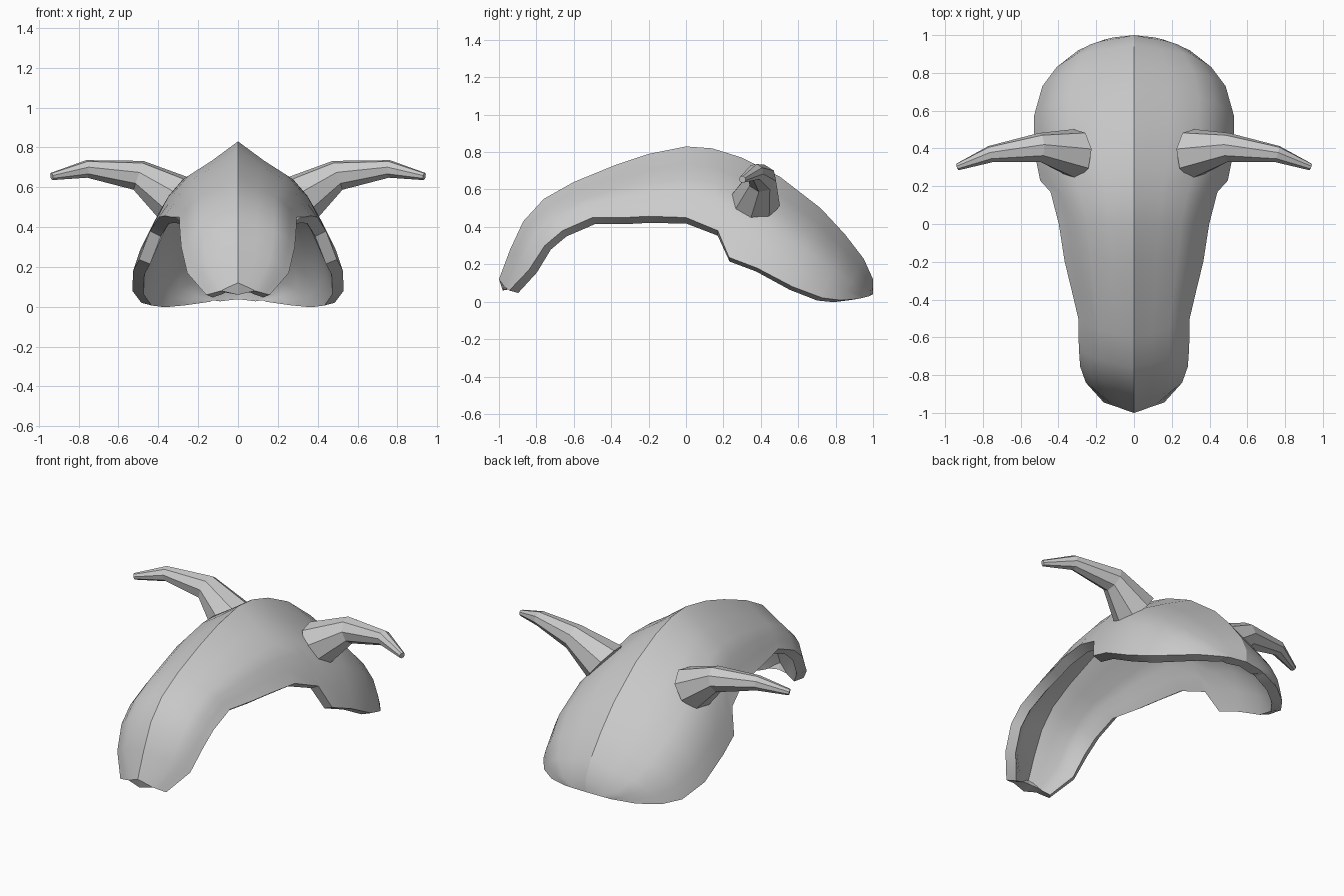
import bpy, math
from mathutils import Vector

if "Cube" in bpy.data.objects:
    bpy.data.objects.remove(bpy.data.objects["Cube"])

grey = bpy.data.materials.new("plain_grey")
grey.diffuse_color = (0.6, 0.6, 0.6, 1)
grey.use_nodes = True
grey.node_tree.nodes["Principled BSDF"].inputs["Base Color"].default_value = grey.diffuse_color


def make_object(name, verts, faces):
    mesh = bpy.data.meshes.new(name)
    mesh.from_pydata(verts, [], faces)
    mesh.materials.append(grey)
    ob = bpy.data.objects.new(name, mesh)
    bpy.context.collection.objects.link(ob)
    return ob


def activate(ob):
    bpy.ops.object.select_all(action='DESELECT')
    ob.select_set(True)
    bpy.context.view_layer.objects.active = ob


# Helmet stations, front to back: ridge y, ridge z, rim x, rim y, rim z, roundness
STATIONS = [
    (-1.0, .12, .16, -.945, .06, 0), (-.94, .28, .255, -.84, .17, .35),
    (-.87, .43, .285, -.755, .30, .4), (-.76, .55, .292, -.66, .38, .3),
    (-.60, .64, .295, -.50, .45, .2), (-.38, .73, .335, -.33, .45, .15),
    (-.20, .79, .367, -.20, .457, .1), (0, .83, .398, 0, .45, .1),
    (.14, .82, .442, .17, .38, .3), (.30, .77, .497, .23, .237, .5),
    (.50, .67, .527, .38, .18, .7), (.72, .50, .53, .57, .08, .75),
    (.85, .36, .485, .73, .02, .65), (.95, .23, .41, .83, .008, .5),
    (1.0, .12, .295, .92, .015, .2), (1.0, .04, .16, .975, .028, .15),
]
# Cross-section from ridge to rim: sideways share, then drop share
PEAKED = [(0, 0), (.33, .27), (.62, .47), (.77, .65), (.87, .83), (1, 1)]
ROUND = [(0, 0), (.35, .13), (.66, .29), (.84, .49), (.95, .74), (1, 1)]

# Half shell, mirrored about the central ridge
verts, faces = [], []
n = len(PEAKED)
for ry, rz, ex, ey, ez, blend in STATIONS:
    for p, r in zip(PEAKED, ROUND):
        fx = p[0] + (r[0] - p[0]) * blend
        fz = p[1] + (r[1] - p[1]) * blend
        verts.append((ex * fx, ry + (ey - ry) * fz, rz + (ez - rz) * fz))
for i in range(len(STATIONS) - 1):
    for j in range(n - 1):
        a = i * n + j
        faces.append((a, a + 1, a + n + 1, a + n))
# Notched front lip
verts.append((0, -.98, .06))
verts[2] = (.085, -.97, .08)
verts[1] = (.045, -.985, .10)
verts[3], verts[4] = (.11, -.962, .073), (.135, -.953, .066)
faces.append((0, len(verts) - 1, 2, 1))
helmet = make_object("helmet_shell", verts, faces)
activate(helmet)
mirror = helmet.modifiers.new("mirror", 'MIRROR')
mirror.use_clip = True
wall = helmet.modifiers.new("wall", 'SOLIDIFY')
wall.thickness = .06
wall.offset = -1
for m in ("mirror", "wall"):
    bpy.ops.object.modifier_apply(modifier=m)
for e in helmet.data.edges:  # crisp centre ridge
    if all(abs(helmet.data.vertices[v].co.x) < .001 for v in e.vertices):
        e.use_edge_sharp = True
bpy.ops.object.shade_smooth_by_angle(angle=math.radians(35), keep_sharp_edges=True)


# Horns: faceted tapering tubes through centre points with a radius
HORN = [((.308, .37, .538), .135), ((.50, .405, .66), .078),
        ((.76, .37, .692), .045), ((.935, .302, .654), .019)]
SIDES = 8


def horn(name, side):
    pts = [Vector(p) for p, _ in HORN]
    verts, faces = [], []
    for i, (_, rad) in enumerate(HORN):
        d = (pts[min(i + 1, len(pts) - 1)] - pts[max(i - 1, 0)]).normalized()
        if i == 0:  # root follows the slope of the shell
            d = Vector((.78, .05, .62)).normalized()
        u = d.cross(Vector((0, 1, 0))).normalized()
        w = u.cross(d)
        for k in range(SIDES):
            a = 2 * math.pi * k / SIDES + .2
            q = pts[i] + rad * (math.cos(a) * u + math.sin(a) * w)
            verts.append((q.x * side, q.y, q.z))
    for i in range(len(HORN) - 1):
        for k in range(SIDES):
            a, b = i * SIDES + k, i * SIDES + (k + 1) % SIDES
            faces.append((a, b, b + SIDES, a + SIDES))
    faces.append(tuple(reversed(range(SIDES))))
    faces.append(tuple(range(len(verts) - SIDES, len(verts))))
    ob = make_object(name, verts, faces)
    activate(ob)
    bpy.ops.object.mode_set(mode='EDIT')
    bpy.ops.mesh.select_all(action='SELECT')
    bpy.ops.mesh.normals_make_consistent(inside=False)
    bpy.ops.object.mode_set(mode='OBJECT')


horn("right_horn", 1)
horn("left_horn", -1)
